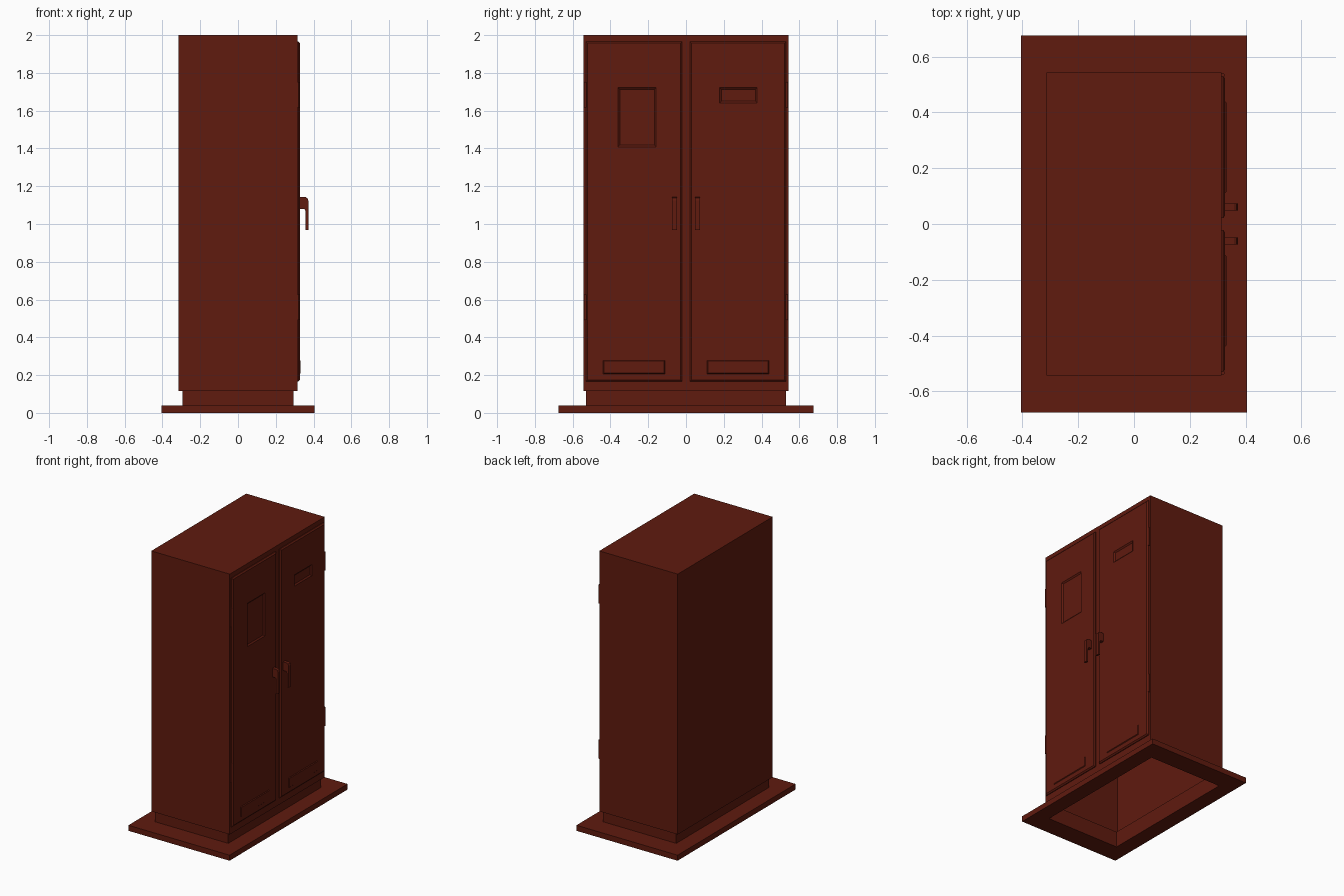
import bpy, bmesh, math

if "Cube" in bpy.data.objects:
    bpy.data.objects.remove(bpy.data.objects["Cube"])

paint = bpy.data.materials.new("red_brown_paint")
paint.diffuse_color = (0.115, 0.0105, 0.0045, 1)
paint.use_nodes = True
paint.node_tree.nodes["Principled BSDF"].inputs["Base Color"].default_value = paint.diffuse_color


def finish(name, bm):
    me = bpy.data.meshes.new(name)
    bm.to_mesh(me)
    bm.free()
    ob = bpy.data.objects.new(name, me)
    bpy.context.collection.objects.link(ob)
    me.materials.append(paint)
    return ob


def rings(name, levels, cap=False):
    """Sheet-metal skin through rectangles (half x, half y, z)."""
    bm = bmesh.new()
    loops = [[bm.verts.new((sx * hx, sy * hy, z)) for sx, sy in
              ((-1, -1), (1, -1), (1, 1), (-1, 1))] for hx, hy, z in levels]
    for a, b in zip(loops, loops[1:]):
        for i in range(4):
            j = (i + 1) % 4
            bm.faces.new((a[i], a[j], b[j], b[i]))
    if cap:
        bm.faces.new(loops[-1])
    return finish(name, bm)


def panel(name, x0, x1, y0, y1, z0, z1, inset=0.0, mid=None):
    """Slab facing +x; its front rim slopes in by inset, starting at x = mid."""
    bm = bmesh.new()
    levels = [(x0, 0), (x0 if mid is None else mid, 0), (x1, inset)]
    if mid is None:
        levels.pop(1)
    loops = [[bm.verts.new(p) for p in ((x, y0 + d, z0 + d), (x, y1 - d, z0 + d),
                                        (x, y1 - d, z1 - d), (x, y0 + d, z1 - d))]
             for x, d in levels]
    for a, b in zip(loops, loops[1:]):
        for i in range(4):
            j = (i + 1) % 4
            bm.faces.new((a[i], a[j], b[j], b[i]))
    bm.faces.new(loops[0][::-1])
    bm.faces.new(loops[-1])
    return finish(name, bm)


def handle(name, y0, y1):
    # hooked lever profile in x, z, extruded along y
    pts = [(0.322, 1.142), (0.358, 1.142), (0.367, 1.137), (0.372, 1.125),
           (0.372, 0.968), (0.357, 0.968), (0.357, 1.07), (0.352, 1.08), (0.322, 1.08)]
    bm = bmesh.new()
    face = bm.faces.new([bm.verts.new((x, y0, z)) for x, z in pts])
    ext = bmesh.ops.extrude_face_region(bm, geom=[face])
    bmesh.ops.translate(bm, vec=(0, y1 - y0, 0),
                        verts=[v for v in ext["geom"] if isinstance(v, bmesh.types.BMVert)])
    bmesh.ops.recalc_face_normals(bm, faces=bm.faces)
    return finish(name, bm)


def hinge(name, y, z, height):
    bpy.ops.mesh.primitive_cylinder_add(vertices=12, radius=0.007, depth=height,
                                        location=(0.318, y, z))
    ob = bpy.context.object
    ob.name = name
    ob.data.materials.append(paint)
    bpy.ops.object.shade_smooth_by_angle()


# hollow body, open underneath
PX, PY = 0.293, 0.53
rings("base_frame", [(PX, PY, 0.04), (PX, PY, 0), (0.405, 0.675, 0),
                     (0.405, 0.675, 0.04), (PX, PY, 0.04)])
rings("plinth", [(PX, PY, 0.04), (PX, PY, 0.115)])
rings("cabinet_body", [(PX, PY, 0.115), (0.314, 0.543, 0.115), (0.314, 0.543, 2.0)], cap=True)

# doors with recessed windows, vents, handles and hinges
windows = {-1: (-0.36, -0.158, 1.408, 1.722), 1: (0.178, 0.377, 1.64, 1.722)}
for s, side in ((-1, "left"), (1, "right")):
    def span(a, b):
        return sorted((s * a, s * b))

    door = panel(side + "_door", 0.312, 0.327, *span(0.021, 0.53), 0.166, 1.966, 0.009, 0.319)

    # tapered cutter: wide at the door surface, narrow at the recess floor
    y0, y1, z0, z1 = windows[s]
    g = 0.01
    cutter = panel("window_cutter", 0.319, 0.335, y0 + g, y1 - g, z0 + g, z1 - g, -2 * g)
    cutter.hide_render = True
    mod = door.modifiers.new("window_recess", 'BOOLEAN')
    mod.operation = 'DIFFERENCE'
    mod.solver = 'EXACT'
    mod.object = cutter
    bpy.context.view_layer.objects.active = door
    bpy.ops.object.modifier_apply(modifier=mod.name)
    bpy.data.objects.remove(cutter)

    panel(side + "_vent_cover", 0.325, 0.332, *span(0.11, 0.44), 0.205, 0.28, 0.006)
    handle(side + "_handle", *span(0.048, 0.074))
    for z, tag in ((1.685, "upper"), (0.56, "lower")):
        hinge(f"{side}_{tag}_hinge", s * 0.533, z, 0.135)
